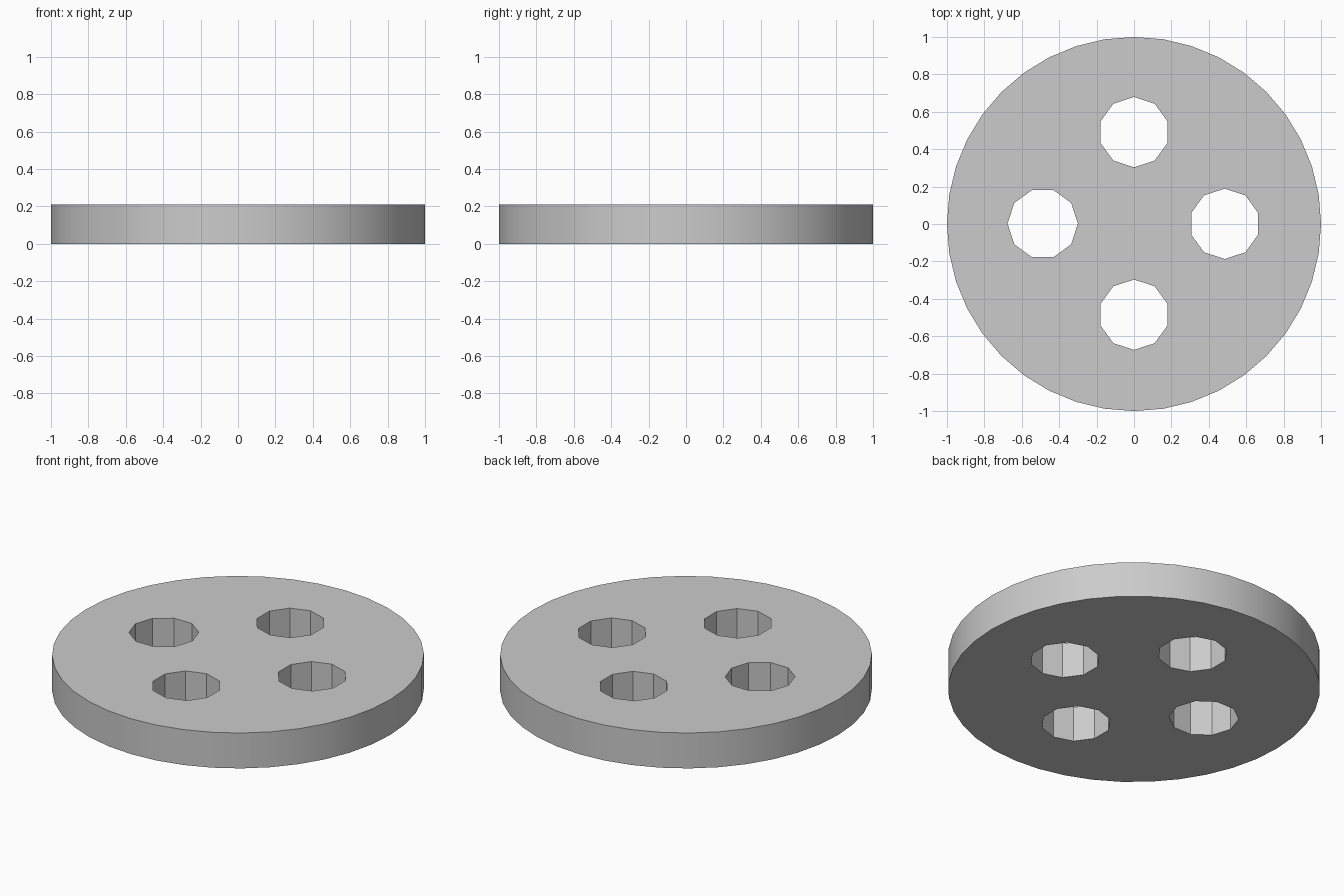
import bpy
import math

if "Cube" in bpy.data.objects:
    bpy.data.objects.remove(bpy.data.objects["Cube"])

HEIGHT = 0.21
HOLE_RADIUS = 0.188


def cylinder(name, sides, radius, bottom, top, x=0, y=0, turn=0):
    bpy.ops.mesh.primitive_cylinder_add(
        vertices=sides, radius=radius, depth=top - bottom,
        location=(x, y, (bottom + top) / 2), rotation=(0, 0, turn))
    obj = bpy.context.object
    obj.name = name
    return obj


# Main round plate
disc = cylinder("button_disc", 40, 1.0, 0, HEIGHT)

# Four ten-sided through holes; the left one is turned to point along x
holes = [
    ("back", 0, 0.491, 0),
    ("front", 0, -0.485, 0),
    ("right", 0.485, 0.001, 0),
    ("left", -0.488, 0.002, math.radians(90)),
]
for side, x, y, turn in holes:
    cutter = cylinder(side + "_hole_cutter", 10, HOLE_RADIUS,
                      -0.1, HEIGHT + 0.1, x, y, turn)
    cutter.hide_render = True
    mod = disc.modifiers.new(side + "_hole", 'BOOLEAN')
    mod.operation = 'DIFFERENCE'
    mod.solver = 'EXACT'
    mod.object = cutter
    bpy.context.view_layer.objects.active = disc
    bpy.ops.object.modifier_apply(modifier=mod.name)
    bpy.data.objects.remove(cutter, do_unlink=True)

# Smooth rim, faceted hole walls
bpy.ops.object.select_all(action='DESELECT')
disc.select_set(True)
bpy.context.view_layer.objects.active = disc
bpy.ops.object.shade_smooth_by_angle(angle=math.radians(30))
